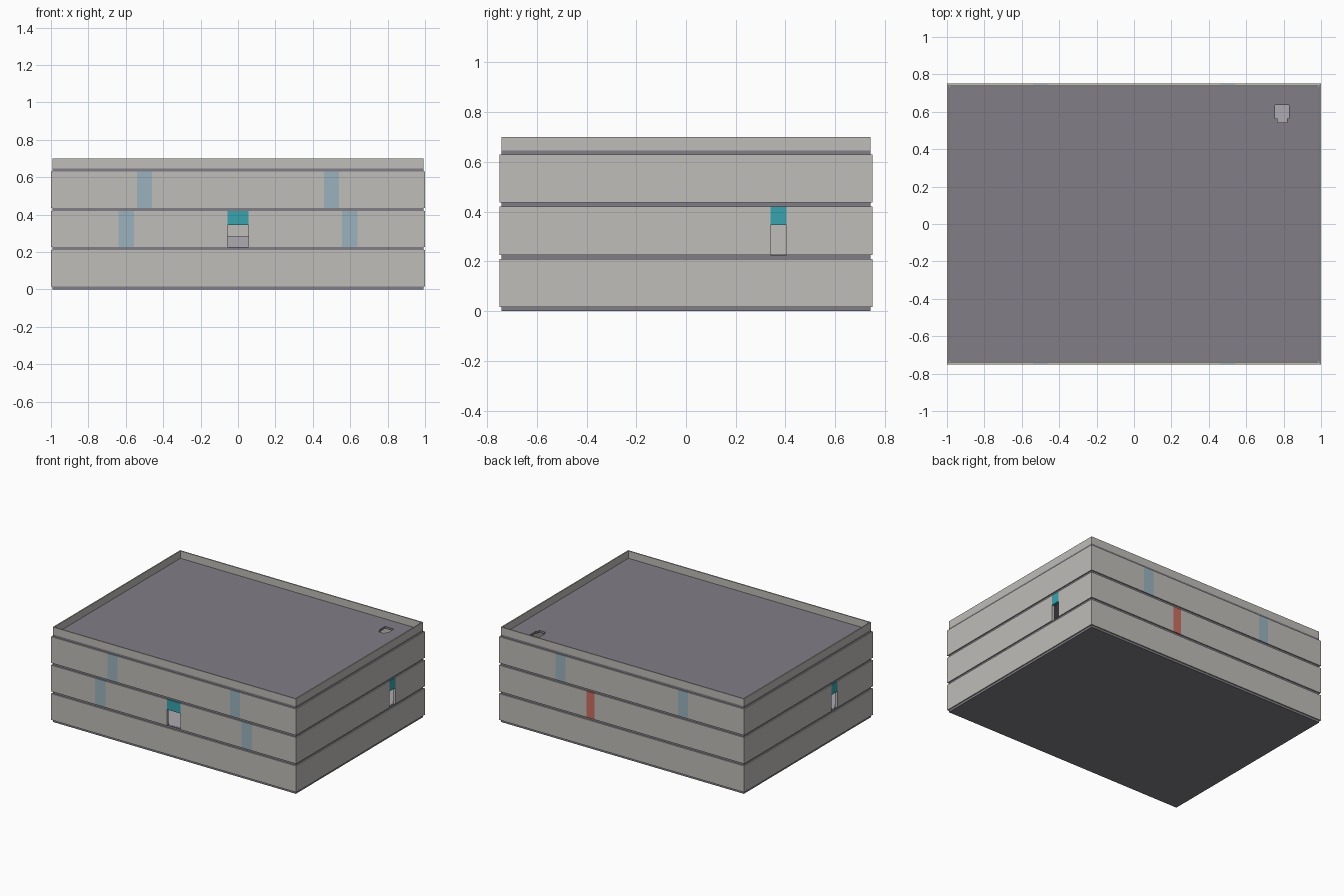
import bpy, bmesh

if "Cube" in bpy.data.objects:
    bpy.data.objects.remove(bpy.data.objects["Cube"])

X, Y = 1.0, 0.75      # outer half sizes
T = 0.02              # wall thickness
STEP, SLAB = 0.21, 0.016


def material(name, rgb):
    m = bpy.data.materials.new(name)
    m.diffuse_color = (*rgb, 1)
    m.use_nodes = True
    m.node_tree.nodes["Principled BSDF"].inputs["Base Color"].default_value = m.diffuse_color
    return m


WALL = material("warm_grey", (0.52, 0.51, 0.48))
DARK = material("dark_slab", (0.22, 0.21, 0.24))
FLOOR = material("pale_floor", (0.42, 0.41, 0.44))
GLASS = material("window_blue", (0.33, 0.45, 0.52))
TEAL = material("door_teal", (0.04, 0.37, 0.42))
RED = material("panel_red", (0.6, 0.16, 0.12))


def box(name, x, y, z, mat):
    bm = bmesh.new()
    bmesh.ops.create_cube(bm, size=1)
    for v in bm.verts:
        v.co = [r[0] + (c + 0.5) * (r[1] - r[0]) for c, r in zip(v.co, (x, y, z))]
    me = bpy.data.meshes.new(name)
    bm.to_mesh(me)
    bm.free()
    ob = bpy.data.objects.new(name, me)
    bpy.context.collection.objects.link(ob)
    me.materials.append(mat)
    return ob


def wall(name, side, level, spans):
    """One storey wall; spans are (start, end, kind) along its length."""
    z0, z1 = level * STEP + SLAB, (level + 1) * STEP
    across = {"front": (-Y, -Y + T), "back": (Y - T, Y),
              "left": (-X, -X + T), "right": (X - T, X)}[side]
    along_x = side in ("front", "back")
    end = X if along_x else Y - T

    def piece(label, a, b, low, mat):
        s = (a, b)
        box(f"{name}_{label}", s if along_x else across, across if along_x else s, (low, z1), mat)

    pos = -end
    for a, b, kind in sorted(spans):
        piece("wall", pos, a, z0, WALL)
        if kind == "door":
            piece("door_header", a, b, level * STEP + 0.135, TEAL)
        else:
            piece(kind, a, b, z0, GLASS if kind == "window" else RED)
        pos = b
    piece("wall", pos, end, z0, WALL)


# Windows, doors and panels by storey and side
top_windows = [(-0.54, -0.46, "window"), (0.46, 0.54, "window")]
openings = {
    (1, "front"): [(-0.64, -0.555, "window"), (-0.055, 0.055, "door"), (0.555, 0.64, "window")],
    (1, "right"): [(0.34, 0.405, "door")],
    (1, "left"): [(-0.335, -0.27, "door")],
    (1, "back"): [(0.22, 0.287, "red_panel")],
    (2, "front"): top_windows,
    (2, "back"): top_windows,
}

# Storeys: slab, floor finish, four walls
for level in range(3):
    z = level * STEP
    box(f"slab_{level}", (-0.992, 0.992), (-0.742, 0.742), (z, z + SLAB), DARK)
    box(f"floor_{level}", (-X + T, X - T), (-Y + T, Y - T), (z + SLAB - 0.002, z + SLAB + 0.001), FLOOR)
    for side in ("front", "right", "back", "left"):
        wall(f"{side}_{level}", side, level, openings.get((level, side), []))

# Low block seen through the front door
box("inner_block", (-0.15, 0.15), (0.1, 0.3), (STEP + SLAB, 0.285), FLOOR)

# Roof slab with stepped access hole
roof_top = 3 * STEP + SLAB
roof = box("roof_slab", (-0.992, 0.992), (-0.742, 0.742), (3 * STEP, roof_top), DARK)
for i, (x, y) in enumerate([((0.755, 0.828), (0.565, 0.635)), ((0.766, 0.817), (0.542, 0.6))]):
    cutter = box(f"hole_cutter_{i}", x, y, (0.6, 0.68), DARK)
    cutter.hide_render = True
    cutter.hide_set(True)
    cut = roof.modifiers.new("hole", 'BOOLEAN')
    cut.operation = 'DIFFERENCE'
    cut.solver = 'EXACT'
    cut.object = cutter

# Parapet
px, py, pt = 0.992, 0.742, 0.009
for s, n in ((-1, "a"), (1, "b")):
    box(f"parapet_long_{n}", (-px, px), sorted((s * py, s * (py - pt))), (roof_top, 0.70), WALL)
    box(f"parapet_short_{n}", sorted((s * px, s * (px - pt))), (-py + pt, py - pt), (roof_top, 0.70), WALL)
